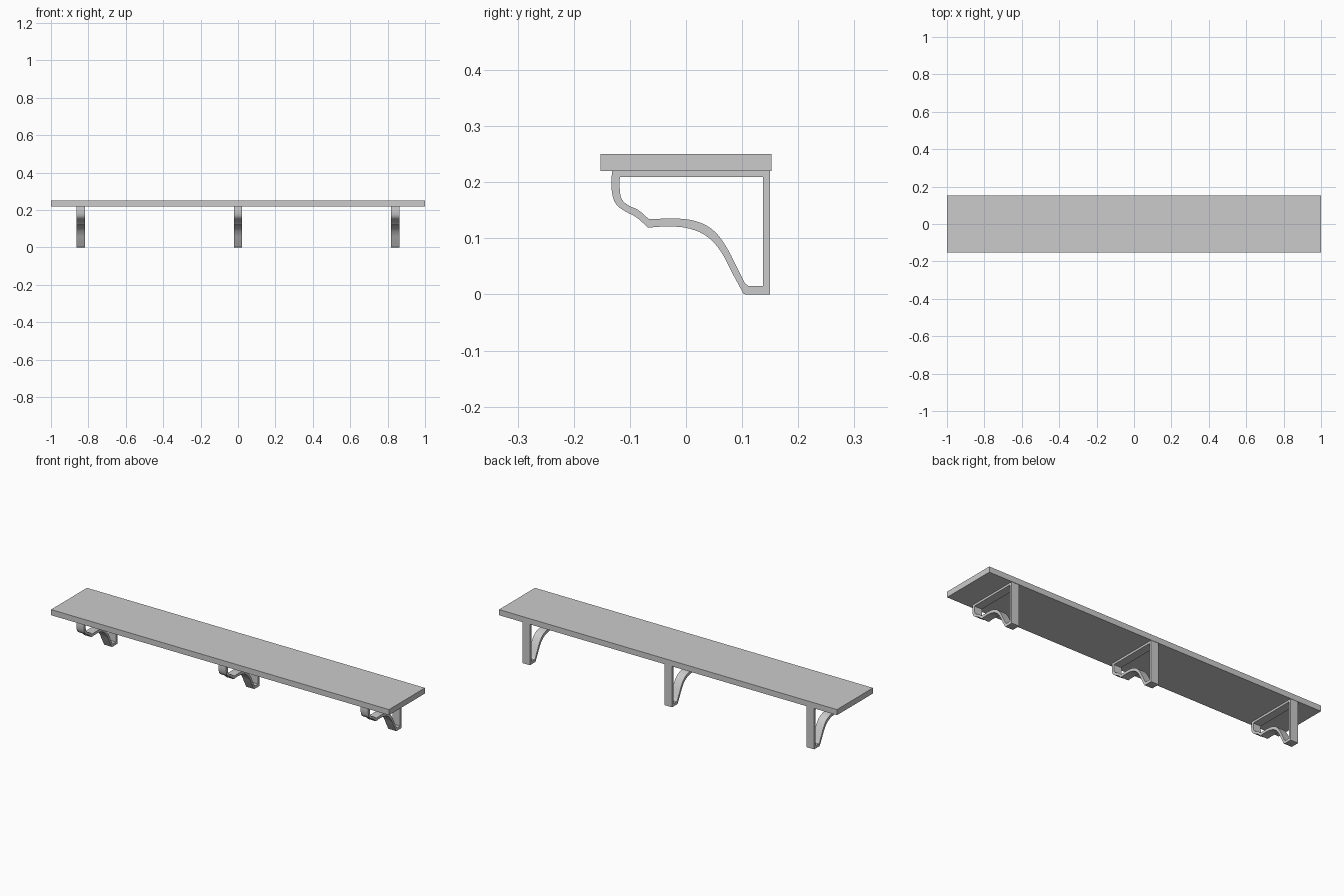
import bpy, bmesh
from math import radians

if "Cube" in bpy.data.objects:
    bpy.data.objects.remove(bpy.data.objects["Cube"])

# Bracket side profile as (y, z, is_corner)
OUTER = [(-.132, .22, 1), (-.132, .182, 0), (-.124, .160, 0), (-.108, .148, 0),
         (-.088, .137, 0), (-.068, .119, 1), (-.032, .121, 0), (.007, .117, 0),
         (.039, .102, 0), (.061, .078, 0), (.082, .039, 0), (.102, .002, 1),
         (.106, 0, 1), (.15, 0, 1), (.15, .22, 1)]
INNER = [(-.118, .209, 1), (-.118, .188, 0), (-.114, .169, 0), (-.103, .159, 0),
         (-.086, .151, 0), (-.066, .134, 1), (-.040, .135, 0), (-.011, .135, 0),
         (.025, .128, 0), (.050, .113, 0), (.071, .086, 0), (.089, .052, 0),
         (.105, .020, 1), (.111, .015, 1), (.137, .015, 1), (.137, .209, 1)]


def add_loop(curve, points):
    spline = curve.splines.new('BEZIER')
    spline.bezier_points.add(len(points) - 1)
    spline.use_cyclic_u = True
    spline.resolution_u = 4
    for bp, (y, z, corner) in zip(spline.bezier_points, points):
        bp.co = (y, z, 0)
        bp.handle_left_type = bp.handle_right_type = 'VECTOR' if corner else 'AUTO'


def smooth(obj):
    bpy.ops.object.select_all(action='DESELECT')
    obj.select_set(True)
    bpy.context.view_layer.objects.active = obj
    bpy.ops.object.shade_smooth_by_angle(angle=radians(30))


# Shelf board
bpy.ops.mesh.primitive_cube_add(size=1, location=(0, 0, .235))
board = bpy.context.object
board.name = "shelf_board"
board.scale = (2, .304, .03)

# Hollow scrolled bracket: outline with a hole, extruded sideways
curve = bpy.data.curves.new("bracket_profile", 'CURVE')
curve.dimensions = '2D'
curve.fill_mode = 'BOTH'
curve.extrude = .0225
add_loop(curve, OUTER)
add_loop(curve, INNER)
bracket = bpy.data.objects.new("bracket_middle", curve)
bpy.context.collection.objects.link(bracket)
bracket.rotation_euler = (radians(90), 0, radians(90))
bpy.ops.object.select_all(action='DESELECT')
bracket.select_set(True)
bpy.context.view_layer.objects.active = bracket
bpy.ops.object.convert(target='MESH')
bracket = bpy.context.object
bm = bmesh.new()
bm.from_mesh(bracket.data)
bmesh.ops.remove_doubles(bm, verts=bm.verts, dist=.0001)
bmesh.ops.recalc_face_normals(bm, faces=bm.faces)
bm.to_mesh(bracket.data)
bm.free()
smooth(bracket)

# Outer brackets
for name, x in (("bracket_left", -.841), ("bracket_right", .841)):
    copy = bracket.copy()
    copy.data = bracket.data.copy()
    copy.name = name
    copy.location.x = x
    bpy.context.collection.objects.link(copy)
